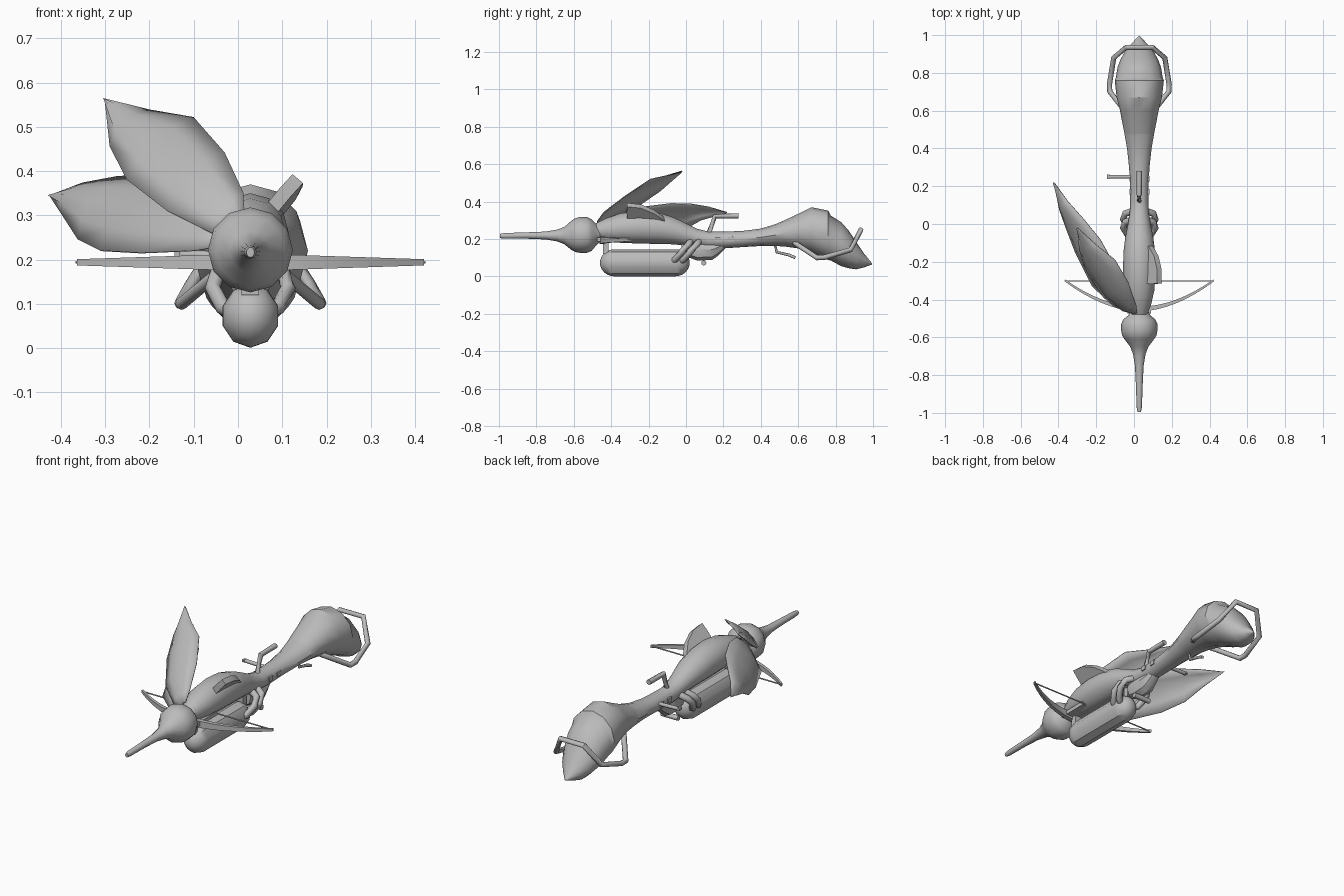
import bpy, bmesh, math
from mathutils import Vector

if "Cube" in bpy.data.objects:
    bpy.data.objects.remove(bpy.data.objects["Cube"])

CX = 0.028  # lengthwise centre line
grey = bpy.data.materials.new("plain grey")
grey.diffuse_color = (0.5, 0.5, 0.5, 1)
grey.use_nodes = True
grey.node_tree.nodes["Principled BSDF"].inputs["Base Color"].default_value = grey.diffuse_color


def finish(name, bm, angle=35):
    bmesh.ops.recalc_face_normals(bm, faces=bm.faces)
    me = bpy.data.meshes.new(name)
    bm.to_mesh(me)
    bm.free()
    ob = bpy.data.objects.new(name, me)
    bpy.context.collection.objects.link(ob)
    me.materials.append(grey)
    bpy.ops.object.select_all(action='DESELECT')
    ob.select_set(True)
    bpy.context.view_layer.objects.active = ob
    bpy.ops.object.shade_smooth_by_angle(angle=math.radians(angle))
    return ob


def bridge(bm, rings):
    n = len(rings[0])
    for a, b in zip(rings, rings[1:]):
        for i in range(n):
            j = (i + 1) % n
            bm.faces.new((a[i], a[j], b[j], b[i]))
    bm.faces.new(rings[0])
    bm.faces.new(rings[-1])


def loft(name, stations, sides=12):
    """Elliptical sections along y: (y, bottom z, top z, half width)."""
    bm = bmesh.new()
    rings = []
    for y, z0, z1, w in stations:
        ring = []
        for i in range(sides):
            t = 2 * math.pi * i / sides
            ring.append(bm.verts.new((CX + w * math.sin(t), y,
                                      (z0 + z1) / 2 + (z1 - z0) / 2 * math.cos(t))))
        rings.append(ring)
    bridge(bm, rings)
    return finish(name, bm)


def tube(name, pts, r, sides=8):
    """Round bar through points, mitred at the bends."""
    pts = [Vector(p) for p in pts]
    bm = bmesh.new()
    rings = []
    for k, p in enumerate(pts):
        d0 = (p - pts[max(k - 1, 0)]).normalized()
        d1 = (pts[min(k + 1, len(pts) - 1)] - p).normalized()
        d = (d0 + d1).normalized()
        ref = Vector((0, 0, 1)) if abs(d.z) < 0.9 else Vector((1, 0, 0))
        u = d.cross(ref).normalized()
        v = d.cross(u)
        rings.append([bm.verts.new(p + r * (u * math.cos(2 * math.pi * i / sides)
                                            + v * math.sin(2 * math.pi * i / sides)))
                      for i in range(sides)])
    bridge(bm, rings)
    return finish(name, bm, 50)


def box(name, centre, size):
    bm = bmesh.new()
    bmesh.ops.create_cube(bm, size=1)
    for v in bm.verts:
        v.co = Vector([c + a * s for c, a, s in zip(centre, v.co, size)])
    return finish(name, bm)


def wing(name, upper, lower, bulge):
    """Curved leaf between two edges, arched by the bulge vector."""
    bm = bmesh.new()
    cols = 5
    grid = []
    for k, (a, b) in enumerate(zip(upper, lower)):
        a, b = Vector(a), Vector(b)
        arch = math.sin(math.pi * (k + 0.5) / len(upper))
        grid.append([bm.verts.new(a.lerp(b, j / (cols - 1)) + Vector(bulge) * arch
                                  * math.sin(math.pi * j / (cols - 1)))
                     for j in range(cols)])
    for r, s in zip(grid, grid[1:]):
        for j in range(cols - 1):
            bm.faces.new((r[j], r[j + 1], s[j + 1], s[j]))
    bmesh.ops.remove_doubles(bm, verts=bm.verts, dist=0.0005)
    ob = finish(name, bm, 60)
    m = ob.modifiers.new("thickness", 'SOLIDIFY')
    m.thickness = 0.005
    m.offset = 0


# Head with long beak
loft("head_and_beak", [
    (-0.995, .205, .228, .009), (-0.97, .202, .232, .014), (-0.85, .202, .236, .018),
    (-0.75, .198, .240, .023), (-0.69, .188, .250, .033), (-0.65, .172, .265, .048),
    (-0.61, .140, .300, .078), (-0.59, .130, .312, .091), (-0.565, .126, .318, .096),
    (-0.53, .126, .318, .096), (-0.505, .136, .306, .085), (-0.485, .160, .285, .06),
    (-0.46, .185, .270, .045)])

# Body running into the narrow waist
loft("body", [
    (-0.48, .205, .285, .042), (-0.43, .190, .310, .062), (-0.35, .180, .338, .080),
    (-0.25, .176, .350, .086), (-0.15, .174, .342, .084), (-0.07, .172, .318, .074),
    (0.0, .165, .285, .060), (0.06, .155, .255, .051), (0.12, .150, .240, .048),
    (0.2, .150, .240, .049), (0.3, .157, .243, .054), (0.4, .163, .256, .065),
    (0.48, .163, .280, .079)])

# Swollen tail with a shell edge and a pointed end
loft("tail", [
    (0.46, .164, .272, .075), (0.53, .160, .302, .089), (0.6, .150, .335, .102),
    (0.67, .128, .370, .120), (0.76, .088, .352, .130), (0.775, .085, .325, .124),
    (0.83, .055, .290, .115), (0.87, .044, .245, .100), (0.91, .038, .185, .078),
    (0.95, .048, .125, .045), (0.995, .064, .070, .004)])

# Tank slung under the body
tank = [(-0.46 + .075 * (1 - math.cos(t)), math.sin(t))
        for t in (0.2, .5, .8, 1.1, 1.4, math.pi / 2)]
tank += [(-0.44 - y, s) for y, s in reversed(tank)]
loft("tank", [(y, .073 - .072 * s, .073 + .072 * s, .066 * s) for y, s in tank], 10)
for y in (-0.43, -0.01):
    box("tank_bracket", (CX, y, .165), (.04, .03, .09))

# Crossbow limbs, string and rail
bm = bmesh.new()
rings = []
for i in range(-8, 9):
    t = i / 8
    x, y = CX + .392 * t, -0.45 + .15 * abs(t) ** 1.9
    h, d = .020 - .013 * abs(t), .013 - .007 * abs(t)
    rings.append([bm.verts.new((x, y + a * d, .194 + b * h))
                  for a, b in ((-1, -1), (1, -1), (1, 1), (-1, 1))])
bridge(bm, rings)
finish("bow_limbs", bm)
tube("bow_string", [(CX - .395, -.302, .194), (CX + .395, -.302, .194)], .0035, 6)
box("bow_rail", (CX, -.39, .198), (.125, .17, .02))

# Two large wings on the left
wing("upper_wing",
     [(.015, -.47, .30), (.012, -.43, .35), (-.03, -.31, .44), (-.10, -.19, .52),
      (-.20, -.11, .537), (-.30, -.02, .56)],
     [(-.01, -.47, .27), (-.06, -.46, .26), (-.16, -.39, .31), (-.25, -.25, .38),
      (-.288, -.14, .455), (-.30, -.02, .56)], (-.018, -.012, .018))
wing("lower_wing",
     [(.0, -.47, .28), (-.02, -.40, .32), (-.09, -.24, .37), (-.18, -.08, .39),
      (-.27, .03, .387), (-.35, .12, .372), (-.423, .22, .341)],
     [(-.01, -.47, .235), (-.10, -.44, .22), (-.22, -.33, .215), (-.31, -.15, .22),
      (-.36, -.02, .245), (-.395, .08, .30), (-.423, .22, .341)], (-.022, -.01, .015))

# Broken wing stub on the right
bm = bmesh.new()
edge = [(.06, -.315, .295), (.105, -.317, .35), (.135, -.315, .383), (.134, -.24, .375),
        (.118, -.17, .345), (.09, -.12, .31), (.06, -.10, .285)]
bridge(bm, [[bm.verts.new((x + k * .012, y, z - k * .010)) for x, y, z in edge]
            for k in (-1, 1)])
finish("wing_stub", bm)

# Tail hoop
half = [(.06, .58, .18), (.156, .70, .10), (.158, .74, .102), (.135, .88, .142),
        (.07, .935, .25)]
hoop = [(CX + x, y, z) for x, y, z in half]
tube("tail_hoop", hoop + [(2 * CX - x, y, z) for x, y, z in reversed(hoop)], .014)

# Folded feet either side of the waist
for s in (-1, 1):
    for y in (0, .045):
        tube("foot", [(CX + s * .045, y - .068, .085), (CX + s * .062, y - .055, .092),
                      (CX + s * .085, y - .02, .135), (CX + s * .075, y + .01, .17),
                      (CX + s * .04, y + .022, .185)], .018)

# Belly block, pin and trigger
loft("belly_block", [(.02, .10, .2, .035), (.06, .085, .2, .045),
                     (.14, .088, .2, .045), (.17, .11, .2, .038), (.21, .15, .2, .03)], 8)
tube("belly_pin", [(CX - .05, .095, .072), (CX + .05, .095, .072)], .014)
tube("trigger", [(CX, .475, .175), (CX, .485, .13), (CX, .55, .115), (CX, .585, .10)], .008)

# Sight post and side handle
tube("sight_post", [(CX, .12, .225), (CX, .155, .322), (CX, .28, .324)], .014)
tube("side_handle", [(-.13, .25, .212), (CX + .052, .25, .205)], .010)
box("handle_end", (-.137, .25, .212), (.012, .022, .012))
for y in (.17, .24):
    box("side_catch", (CX, y, .2), (.106, .03, .024))
